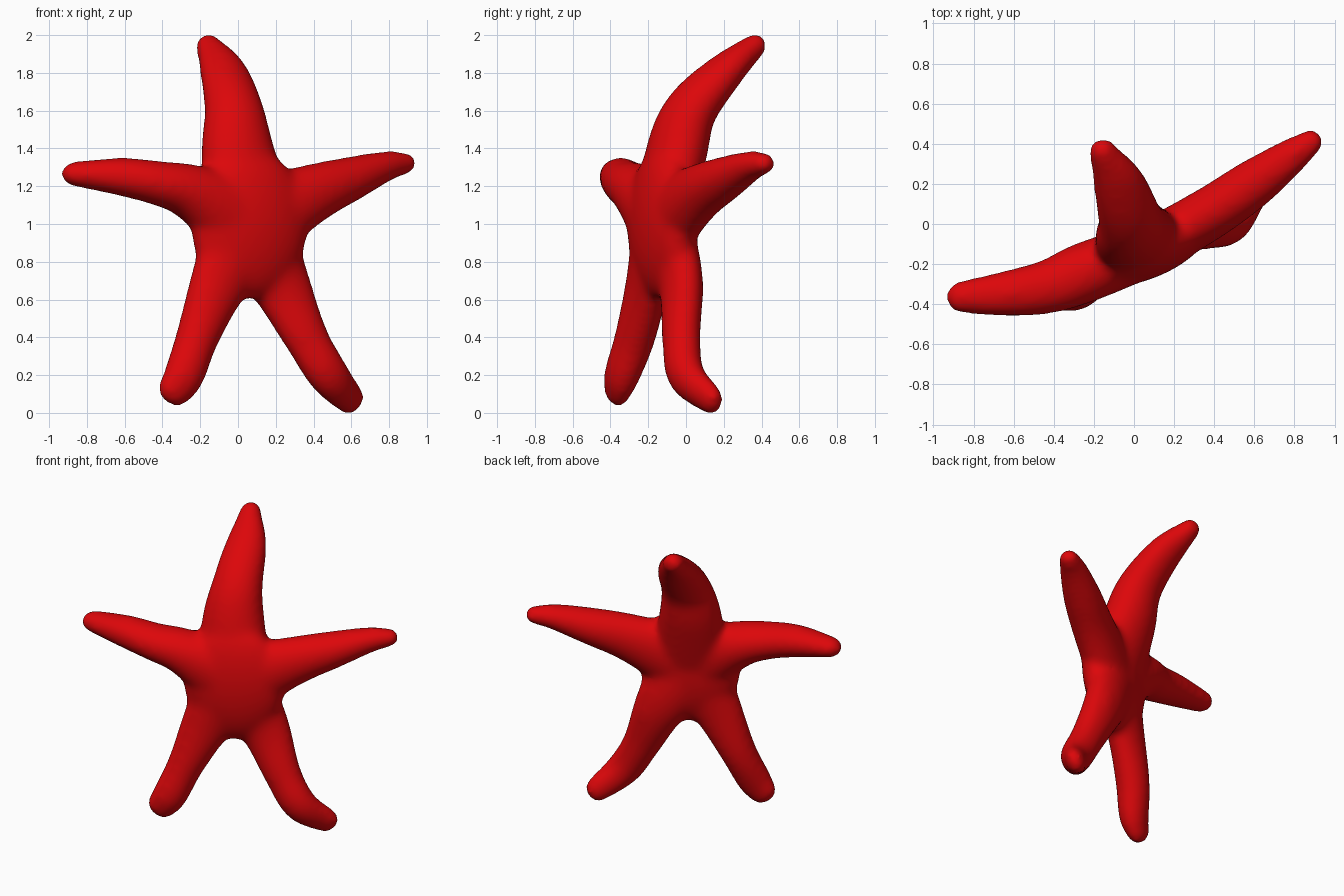
import bpy, bmesh, math
from mathutils import Vector, Matrix

cube = bpy.data.objects.get("Cube")
if cube:
    bpy.data.objects.remove(cube, do_unlink=True)

red = bpy.data.materials.new("starfish red")
red.use_nodes = True
colour = (0.72, 0.002, 0.003, 1)
red.diffuse_color = colour
red.node_tree.nodes["Principled BSDF"].inputs["Base Color"].default_value = colour

SIDES, STEPS, SWELL = 20, 6, 0.008
FACING = Vector((0.37, -0.93, 0)).normalized()   # front of the tilted disc
CENTRE = Vector((0.06, -0.13, 1.0))

# Stations along each arm: x, y, z, half width, half thickness
ROOT = (*CENTRE, 0.24, 0.13)
arms = {
    "top": [(0.0, -0.05, 1.38, 0.195, 0.15), (-0.02, 0.025, 1.6, 0.155, 0.13),
            (-0.075, 0.2, 1.8, 0.125, 0.095), (-0.155, 0.36, 1.94, 0.065, 0.06)],
    "left": [(0.38, 0.055, 1.155, 0.155, 0.125), (0.6, 0.205, 1.24, 0.112, 0.115),
             (0.78, 0.335, 1.305, 0.075, 0.085), (0.875, 0.405, 1.32, 0.055, 0.06)],
    "right": [(-0.24, -0.24, 1.165, 0.145, 0.145), (-0.42, -0.31, 1.215, 0.112, 0.13),
              (-0.62, -0.345, 1.25, 0.095, 0.11), (-0.865, -0.365, 1.265, 0.06, 0.075)],
    "lower left": [(0.215, -0.03, 0.7, 0.165, 0.105), (0.36, -0.025, 0.4, 0.115, 0.093),
                   (0.48, 0.0, 0.2, 0.105, 0.09), (0.595, 0.13, 0.07, 0.08, 0.055)],
    "lower right": [(-0.095, -0.2, 0.7, 0.16, 0.1), (-0.215, -0.27, 0.4, 0.11, 0.1),
                    (-0.285, -0.34, 0.2, 0.105, 0.085), (-0.34, -0.365, 0.115, 0.09, 0.06)],
}


def spline(stations):
    """Smooth curve through the stations, radii included."""
    pts = [Vector(s) for s in stations]
    pts = [2 * pts[0] - pts[1]] + pts + [2 * pts[-1] - pts[-2]]
    out = []
    for a, b, c, d in zip(pts, pts[1:], pts[2:], pts[3:]):
        for i in range(STEPS):
            t = i / STEPS
            out.append(b + (c - a) * (t / 2) + (2 * a - 5 * b + 4 * c - d) * (t * t / 2)
                       + (3 * b - a - 3 * c + d) * (t ** 3 / 2))
    return out + [pts[-2]]


def add_arm(bm, stations):
    """Loft oval rings along the arm and round off its tip."""
    path = spline(stations)
    places = [Vector(p[:3]) for p in path]
    frames = []
    for i, p in enumerate(path):
        along = (places[min(i + 1, len(path) - 1)] - places[max(i - 1, 0)]).normalized()
        frames.append((places[i], along, p[3] + SWELL, p[4] + SWELL))
    tip, along, w, d = frames[-1]
    for k in range(1, 6):
        a = k * math.pi / 12
        frames.append((tip + along * (0.075 * math.sin(a)), along,
                       w * math.cos(a), d * math.cos(a)))
    rings = []
    for place, along, w, d in frames:
        across = along.cross(FACING).normalized()
        out = across.cross(along)
        rings.append([bm.verts.new(place + across * (w * math.cos(a)) + out * (d * math.sin(a)))
                      for a in (2 * math.pi * k / SIDES for k in range(SIDES))])
    for r, s in zip(rings, rings[1:]):
        for k in range(SIDES):
            n = (k + 1) % SIDES
            bm.faces.new((r[k], r[n], s[n], s[k]))
    bm.faces.new(rings[0][::-1])
    bm.faces.new(rings[-1])


bm = bmesh.new()
for stations in arms.values():
    add_arm(bm, [ROOT] + stations)

# Central disc
turn = Matrix.Rotation(math.atan2(FACING.x, -FACING.y), 4, "Z")
disc = Matrix.Translation(CENTRE) @ turn @ Matrix.Diagonal((0.33, 0.145, 0.4, 1))
bmesh.ops.create_uvsphere(bm, u_segments=32, v_segments=20, radius=1, matrix=disc)
bmesh.ops.recalc_face_normals(bm, faces=bm.faces)

mesh = bpy.data.meshes.new("starfish_body")
bm.to_mesh(mesh)
bm.free()
mesh.materials.append(red)
body = bpy.data.objects.new("starfish_body", mesh)
bpy.context.collection.objects.link(body)

# Fuse the parts into one skin and soften the joins
fuse = body.modifiers.new("fuse", "REMESH")
fuse.mode = "VOXEL"
fuse.voxel_size = 0.018
fuse.use_smooth_shade = True
soften = body.modifiers.new("soften", "SMOOTH")
soften.factor = 0.5
soften.iterations = 28
